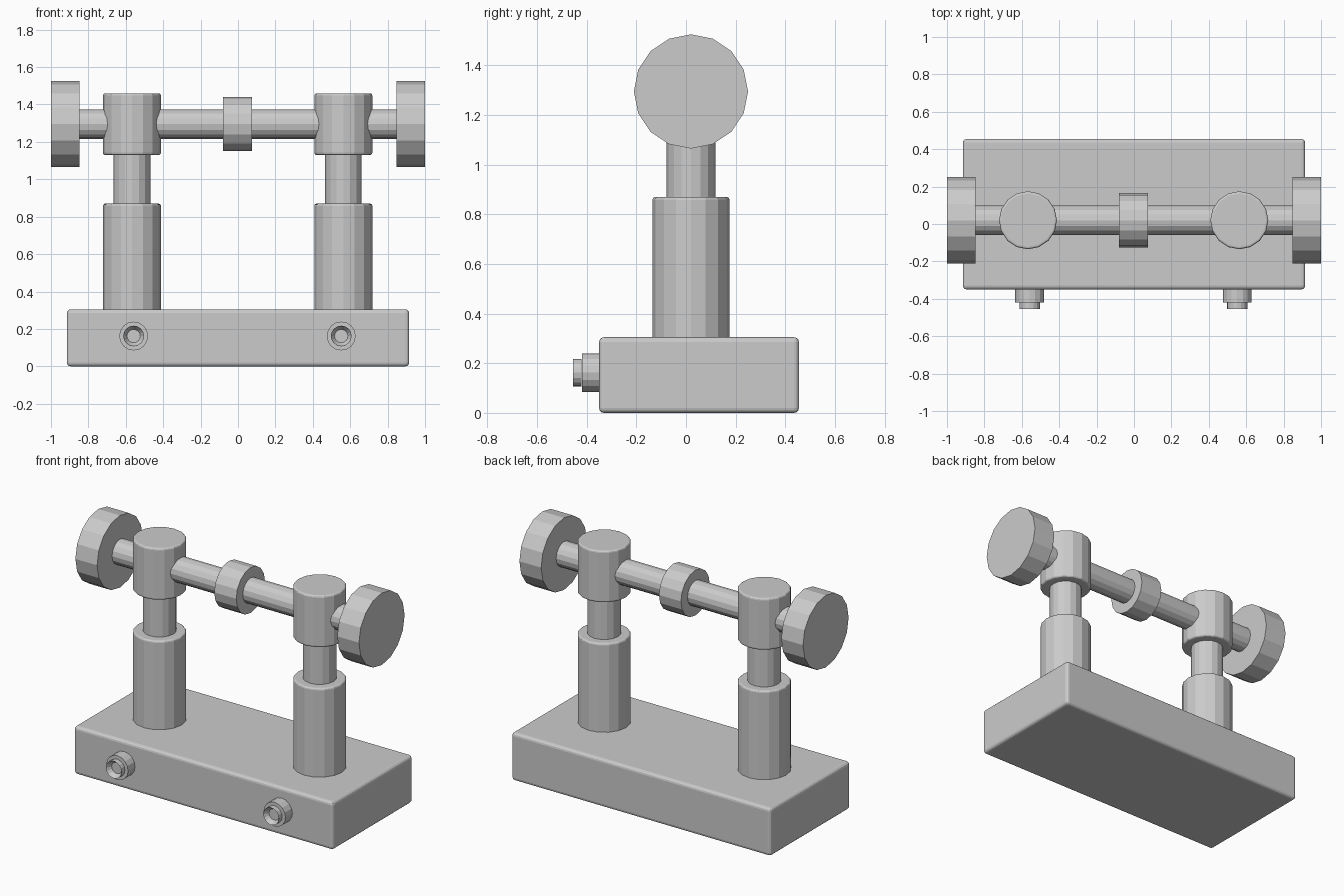
import bpy
import math
from mathutils import Matrix

cube = bpy.data.objects.get("Cube")
if cube:
    bpy.data.objects.remove(cube, do_unlink=True)

grey = bpy.data.materials.new("plain_grey")
grey.use_nodes = True
colour = (0.6, 0.6, 0.6, 1)
grey.diffuse_color = colour
grey.node_tree.nodes["Principled BSDF"].inputs["Base Color"].default_value = colour

SIDES = 16
AXIS_Y = 0.02      # depth of the posts and the rod
ROD_Z = 1.295
TURN = {
    "X": Matrix.Rotation(math.pi / 2, 4, "Y"),
    "Y": Matrix.Rotation(math.pi / 2, 4, "X"),
    "Z": Matrix.Identity(4),
}


def finish(obj, name, bevel):
    obj.name = name
    obj.data.materials.append(grey)
    if bevel:
        mod = obj.modifiers.new("soft_edges", "BEVEL")
        mod.width = bevel
        mod.segments = 3
        mod.limit_method = "ANGLE"
        mod.angle_limit = math.radians(40)
    return obj


def cylinder(name, axis, start, end, radius, centre, bevel=0):
    """Cylinder running from start to end along one axis."""
    bpy.ops.mesh.primitive_cylinder_add(vertices=SIDES, radius=radius, depth=abs(end - start))
    obj = bpy.context.object
    obj.data.transform(TURN[axis])
    place = list(centre)
    place["XYZ".index(axis)] = (start + end) / 2
    obj.location = place
    return finish(obj, name, bevel)


# Base block
bpy.ops.mesh.primitive_cube_add(size=1, location=(0, 0.0525, 0.1525))
base = bpy.context.object
base.data.transform(Matrix.Diagonal((1.83, 0.805, 0.305, 1)))
finish(base, "base", 0.02)

# Two telescoping posts with heads that carry the rod
for side, x in (("right", -0.567), ("left", 0.563)):
    spot = (x, AXIS_Y, 0)
    cylinder(side + "_post", "Z", 0.2, 0.87, 0.155, spot, 0.012)
    cylinder(side + "_neck", "Z", 0.8, 1.2, 0.098, spot)
    cylinder(side + "_head", "Z", 1.13, 1.46, 0.155, spot, 0.012)

# Cross rod with centre collar and end knobs
line = (0, AXIS_Y, ROD_Z)
cylinder("cross_rod", "X", -0.9, 0.9, 0.079, line)
cylinder("centre_collar", "X", -0.08, 0.075, 0.145, line)
cylinder("right_knob", "X", -1, -0.847, 0.23, line)
cylinder("left_knob", "X", 0.847, 1, 0.23, line)

# Front sockets, each a stepped ring with a blind hole
for side, x in (("right", -0.558), ("left", 0.552)):
    spot = (x, 0, 0.162)
    cylinder(side + "_socket_flange", "Y", -0.3, -0.42, 0.077, spot)
    tip = cylinder(side + "_socket_tip", "Y", -0.421, -0.455, 0.055, spot)
    # Inset the front face and push it back to form the hole
    bpy.context.view_layer.objects.active = tip
    bpy.ops.object.mode_set(mode="EDIT")
    bpy.ops.mesh.select_all(action="DESELECT")
    bpy.ops.object.mode_set(mode="OBJECT")
    for face in tip.data.polygons:
        face.select = face.normal.y < -0.9
    bpy.ops.object.mode_set(mode="EDIT")
    bpy.ops.mesh.select_mode(type="FACE")
    bpy.ops.mesh.inset(thickness=0.019)
    bpy.ops.transform.translate(value=(0, 0.03, 0))
    bpy.ops.object.mode_set(mode="OBJECT")
